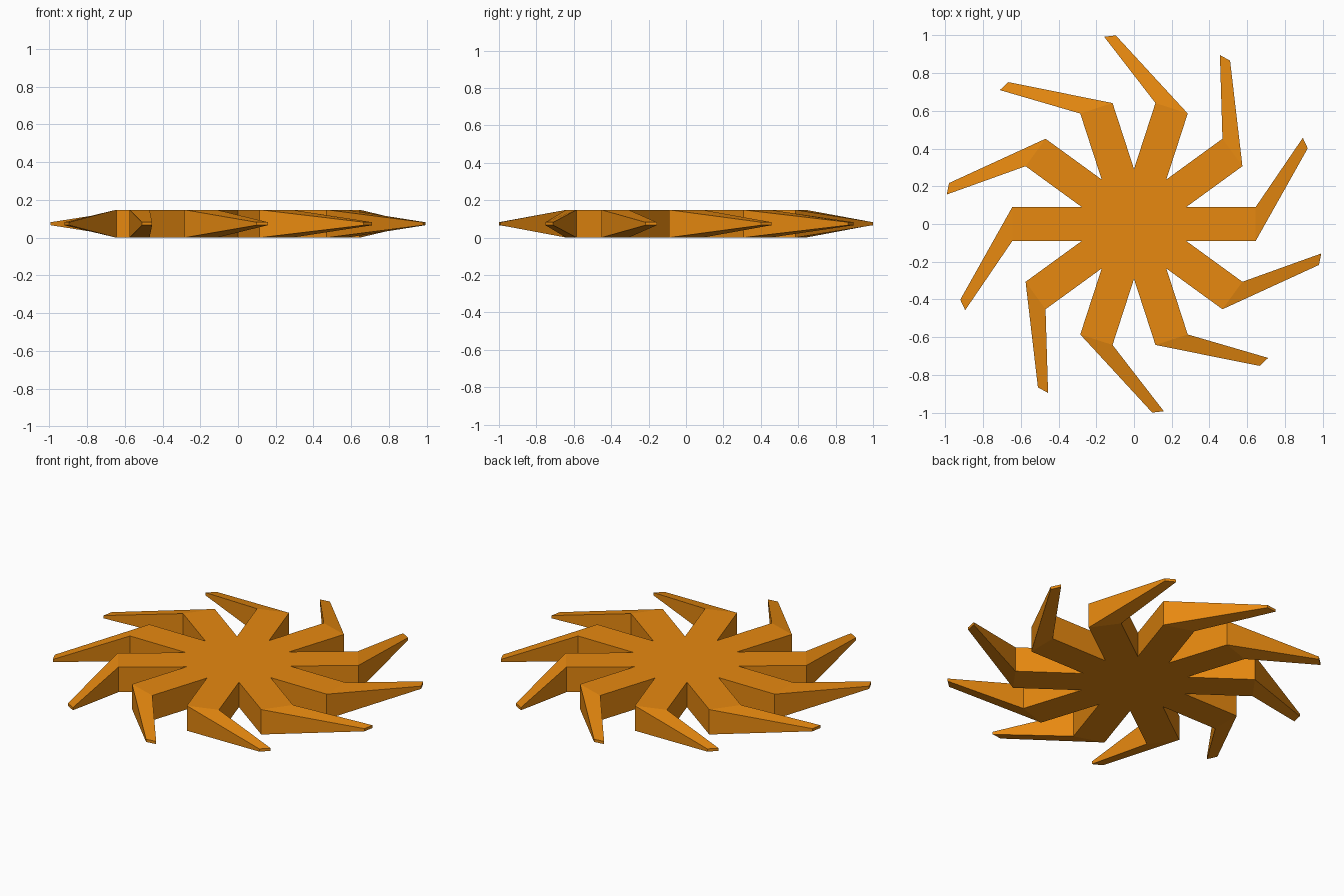
import bpy, bmesh
from math import sin, cos, tan, pi

if "Cube" in bpy.data.objects:
    bpy.data.objects.remove(bpy.data.objects["Cube"])

ARMS = 10
HALF_W, ARM_END, HEIGHT = 0.09, 0.645, 0.148
NOTCH = HALF_W / tan(pi / ARMS)          # where neighbouring arms meet
TIP_LOW, TIP_HIGH = (0.921, 0.401), (0.895, 0.457)
TIP_HALF_H = 0.008


def turn(p, a):
    return p[0] * cos(a) - p[1] * sin(a), p[0] * sin(a) + p[1] * cos(a)


bm = bmesh.new()

# Straight-armed star outline, bottom and top
rings = []
for z in (0, HEIGHT):
    ring = []
    for i in range(ARMS):
        a = 2 * pi * i / ARMS
        for p in ((NOTCH, -HALF_W), (ARM_END, -HALF_W), (ARM_END, HALF_W)):
            ring.append(bm.verts.new((*turn(p, a), z)))
    rings.append(ring)
bottom, top = rings
bm.faces.new(bottom[::-1])
bm.faces.new(top)

n = len(bottom)
for k in range(n):
    j = (k + 1) % n
    if k % 3 != 1:
        # Arm side wall
        bm.faces.new((bottom[k], bottom[j], top[j], top[k]))
    else:
        # Swept, tapering blade tip on the arm's end
        a = 2 * pi * (k // 3) / ARMS
        base = [bottom[k], bottom[j], top[j], top[k]]
        tip = []
        for p, s in ((TIP_LOW, -1), (TIP_HIGH, -1), (TIP_HIGH, 1), (TIP_LOW, 1)):
            tip.append(bm.verts.new((*turn(p, a), HEIGHT / 2 + s * TIP_HALF_H)))
        for m in range(4):
            q = (m + 1) % 4
            bm.faces.new((base[m], base[q], tip[q], tip[m]))
        bm.faces.new(tip)

bmesh.ops.recalc_face_normals(bm, faces=bm.faces)
mesh = bpy.data.meshes.new("bladed_star")
bm.to_mesh(mesh)
bm.free()

star = bpy.data.objects.new("bladed_star", mesh)
bpy.context.collection.objects.link(star)

# Orange finish
mat = bpy.data.materials.new("orange")
mat.diffuse_color = (0.8, 0.25, 0.005, 1)
mat.use_nodes = True
mat.node_tree.nodes["Principled BSDF"].inputs["Base Color"].default_value = mat.diffuse_color
mesh.materials.append(mat)
